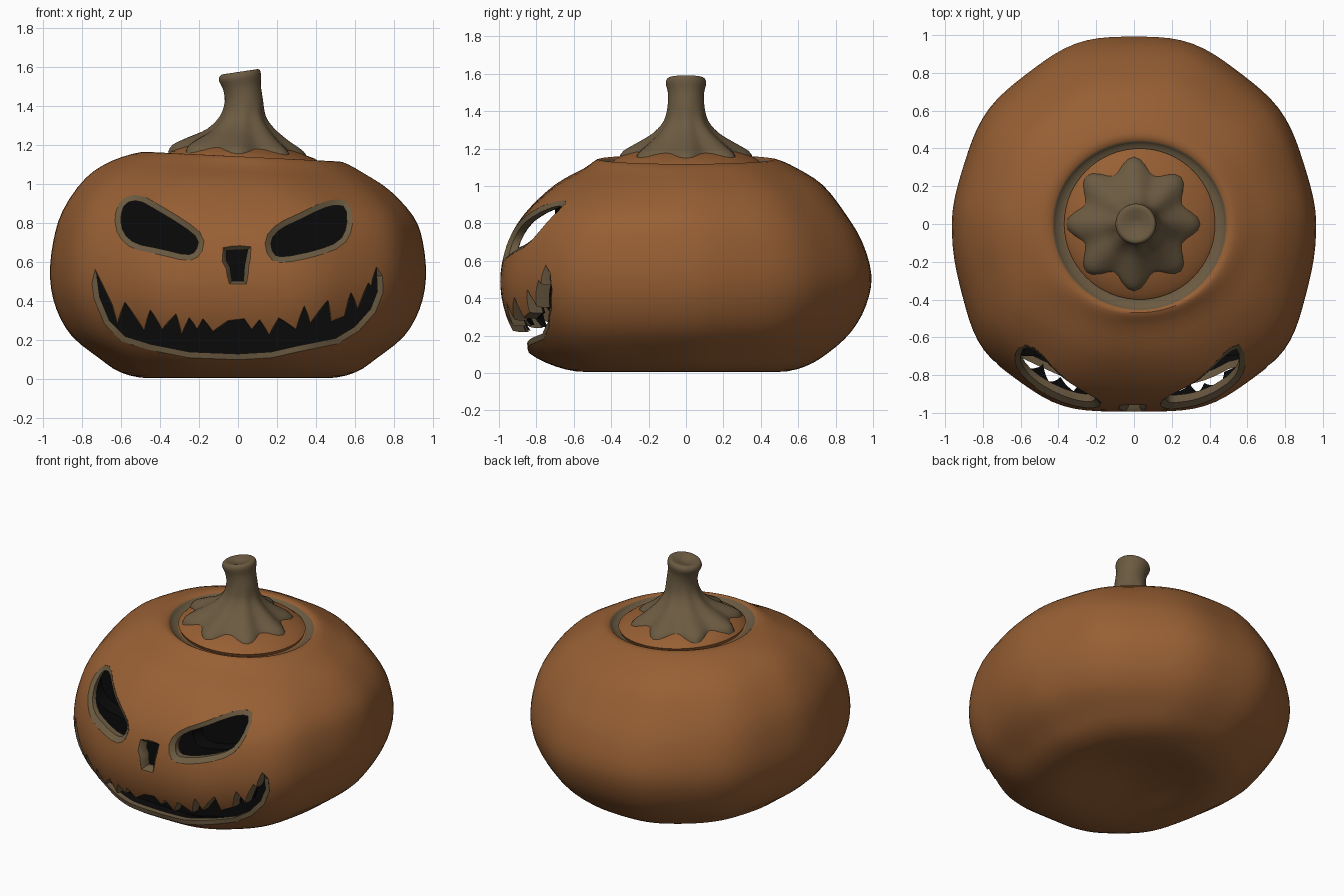
import bpy, bmesh, math
from mathutils import Vector
from mathutils.bvhtree import BVHTree

if "Cube" in bpy.data.objects:
    bpy.data.objects.remove(bpy.data.objects["Cube"])


def material(name, col):
    m = bpy.data.materials.new(name)
    m.diffuse_color = (*col, 1)
    m.use_nodes = True
    m.node_tree.nodes["Principled BSDF"].inputs["Base Color"].default_value = m.diffuse_color
    return m


MATS = [material("orange_skin", (0.31, 0.115, 0.034)),
        material("brown_stem", (0.148, 0.103, 0.053)),
        material("black_inside", (0.003, 0.003, 0.003))]
ORANGE, BROWN, BLACK = 0, 1, 2


def make_object(name, bm):
    me = bpy.data.meshes.new(name)
    bm.to_mesh(me)
    bm.free()
    for m in MATS:
        me.materials.append(m)
    ob = bpy.data.objects.new(name, me)
    bpy.context.collection.objects.link(ob)
    return ob


def smooth(ob, angle=40):
    bpy.ops.object.select_all(action='DESELECT')
    ob.select_set(True)
    bpy.context.view_layer.objects.active = ob
    bpy.ops.object.shade_smooth_by_angle(angle=math.radians(angle))


def loft(rings, mat=lambda i: 0, caps=True):
    """Join closed rings of points with quads; mat(i) colours each band."""
    bm = bmesh.new()
    vs = [[bm.verts.new(p) for p in r] for r in rings]
    n = len(vs[0])
    for i in range(len(vs) - 1):
        for j in range(n):
            k = (j + 1) % n
            f = bm.faces.new((vs[i][j], vs[i][k], vs[i + 1][k], vs[i + 1][j]))
            f.material_index = mat(i)
    if caps:
        bm.faces.new(vs[0][::-1]).material_index = mat(0)
        bm.faces.new(vs[-1]).material_index = mat(len(vs) - 2)
    bmesh.ops.recalc_face_normals(bm, faces=bm.faces)
    return bm


def spline(keys, sub):
    """Catmull-Rom rows through the profile keys."""
    out = []
    for i in range(len(keys) - 1):
        a, b, c, d = (keys[max(0, min(len(keys) - 1, i + k))] for k in (-1, 0, 1, 2))
        for s in range(sub):
            t = s / sub
            out.append([0.5 * (2 * q + (r - p) * t + (2 * p - 5 * q + 4 * r - w) * t * t
                               + (3 * q - p - 3 * r + w) * t ** 3)
                        for p, q, r, w in zip(a, b, c, d)])
    return out + [list(keys[-1])]


# pumpkin profile: height, half width, front depth, back depth, x shift
PROFILE = [(.06, .10, .10, .10, 0), (.04, .25, .25, .25, 0), (.005, .45, .52, .48, 0),
           (.035, .60, .70, .64, 0), (.11, .71, .85, .77, 0), (.22, .845, .93, .89, 0),
           (.36, .925, .985, .97, 0), (.52, .957, 1.0, 1.0, 0), (.70, .942, .96, .95, 0),
           (.85, .893, .87, .86, 0), (1.0, .775, .71, .74, 0), (1.09, .64, .55, .60, 0),
           (1.14, .52, .48, .49, .02), (1.135, .46, .455, .44, .03),
           (1.105, .405, .40, .385, .03), (1.095, .10, .10, .10, .03)]
SUB, SEG = 3, 96


def pumpkin(inset=0.0):
    rings = []
    for z, rx, yf, yb, cx in spline(PROFILE, SUB):
        n_front = 2 + .4 * max(0, min(1, (1.1 - z) / .2))
        t = max(0, min(1, (z - .7) / .4))
        slant = .05 * t * t * (3 - 2 * t)
        ribs = .008 * max(0, min(1, (rx - .5) / .2))
        ring = []
        for j in range(SEG):
            a = 2 * math.pi * j / SEG
            c, s = math.cos(a), math.sin(a)
            e = 2 / n_front if s < 0 else 1
            k = 1 + ribs * math.cos(10 * a)
            x = cx + math.copysign(abs(c) ** e, c) * (rx - inset) * k
            y = math.copysign(abs(s) ** e, s) * ((yf if s < 0 else yb) - inset) * k
            zz = .55 + (z - .55) * (1 - 1.7 * inset)
            ring.append((x, y, zz - slant * x))
        rings.append(ring)
    if inset:
        return loft(rings, lambda i: BLACK)
    return loft(rings, lambda i: BROWN if i // SUB == 13 else ORANGE)


bm = pumpkin()
tree = BVHTree.FromBMesh(bm)
body = make_object("pumpkin_body", bm)


def front(x, z):
    hit = tree.ray_cast(Vector((x, -3, z)), Vector((0, 1, 0)))[0]
    return hit.y if hit else -.7


def chaikin(pts):
    out = []
    for (ax, az), (bx, bz) in zip(pts, pts[1:] + pts[:1]):
        out += [(.75 * ax + .25 * bx, .75 * az + .25 * bz),
                (.25 * ax + .75 * bx, .25 * az + .75 * bz)]
    return out


def outline(parts):
    """parts: (points, rim width) runs of one closed outline -> inner, outer loops."""
    pts = [(p, w) for run, w in parts for p in run]
    dense = []
    for (a, w), (b, _) in zip(pts, pts[1:] + pts[:1]):
        n = max(1, int(math.dist(a, b) / .035))
        dense += [((a[0] + (b[0] - a[0]) * i / n, a[1] + (b[1] - a[1]) * i / n), w)
                  for i in range(n)]
    P = [d[0] for d in dense]
    area = sum(P[i - 1][0] * P[i][1] - P[i][0] * P[i - 1][1] for i in range(len(P)))
    sgn = 1 if area > 0 else -1
    outer = []
    for i, (p, w) in enumerate(dense):
        a, b = Vector(P[i - 1]), Vector(P[(i + 1) % len(P)])
        d = ((Vector(p) - a).normalized() + (b - Vector(p)).normalized())
        d = d.normalized() if d.length > 1e-4 else Vector((1, 0))
        outer.append((p[0] + sgn * d.y * w, p[1] - sgn * d.x * w))
    return P, outer


# carved openings: outline runs and depth of the black backing
eye_l = [(-.58, .905), (-.51, .92), (-.43, .875), (-.28, .785), (-.20, .72), (-.215, .655),
         (-.26, .635), (-.40, .67), (-.53, .695), (-.59, .75), (-.605, .83)]
eye_r = [(.555, .885), (.50, .895), (.43, .875), (.32, .82), (.22, .775), (.165, .715),
         (.18, .64), (.23, .625), (.40, .66), (.52, .705), (.56, .78)]
nose = [(-.06, .66), (.05, .665), (.033, .58), (.028, .505), (-.03, .505), (-.04, .575), (-.06, .61)]
lip = [(-.725, .535), (-.71, .42), (-.66, .30), (-.58, .22), (-.45, .18), (-.25, .14), (0, .13),
       (.17, .14), (.30, .17), (.50, .21), (.60, .27), (.68, .36), (.715, .45)]
teeth = [(.71, .57), (.685, .47), (.67, .49), (.615, .35), (.58, .44), (.55, .32), (.475, .29),
         (.46, .40), (.37, .28), (.34, .37), (.30, .25), (.21, .31), (.16, .22), (.11, .30),
         (.07, .25), (.03, .305), (-.05, .295), (-.13, .24), (-.18, .305), (-.21, .25),
         (-.25, .31), (-.29, .22), (-.32, .33), (-.39, .25), (-.45, .35), (-.48, .24),
         (-.58, .39), (-.62, .27), (-.65, .38)]
OPENINGS = {"left_eye": ([(chaikin(eye_l), .03)], -.60),
            "right_eye": ([(chaikin(eye_r), .03)], -.60),
            "nose": ([(nose, .022)], -.70),
            "mouth": ([(lip, .03), (teeth, .006)], -.69)}

# hollow behind the face, with a flat black back wall
bm = pumpkin(.055)
bmesh.ops.bisect_plane(bm, geom=bm.verts[:] + bm.edges[:] + bm.faces[:],
                       plane_co=(0, -.70, 0), plane_no=(0, 1, 0), clear_outer=True)
bmesh.ops.holes_fill(bm, edges=[e for e in bm.edges if e.is_boundary])
for f in bm.faces:
    f.material_index = BLACK
bmesh.ops.recalc_face_normals(bm, faces=bm.faces)
cutters = [make_object("face_hollow_cutter", bm)]

# cutters and bevelled brown rims for each opening
for name, (parts, depth) in OPENINGS.items():
    inner, outer = outline(parts)
    cutters.append(make_object(name + "_cutter", loft(
        [[(x, y, z) for x, z in outer] for y in (-1.5, depth)], lambda i: BLACK)))
    rows = [[(x, front(x, z) - .001, z) for x, z in outer],
            [(x, front(x, z) + .025, z) for x, z in inner],
            [(x, front(x, z) + .065, z) for x, z in inner]]
    smooth(make_object(name + "_rim", loft(rows, lambda i: BROWN, caps=False)))

bpy.context.view_layer.objects.active = body
for c in cutters:
    c.hide_render = True
    mod = body.modifiers.new(c.name, 'BOOLEAN')
    mod.operation, mod.solver, mod.object = 'DIFFERENCE', 'EXACT', c
    bpy.ops.object.modifier_apply(modifier=mod.name)
for c in cutters:
    bpy.data.objects.remove(c)
smooth(body)


def lathe(name, rows, mat, seg=64):
    """rows: radius, height, x shift, lobe size, tilt."""
    rings = []
    for r, z, cx, lobe, tilt in rows:
        ring = []
        for j in range(seg):
            a = 2 * math.pi * j / seg
            k = r + lobe * math.cos(8 * a)
            ring.append((cx + k * math.cos(a), k * math.sin(a), z + tilt * k * math.cos(a)))
        rings.append(ring)
    smooth(make_object(name, loft(rings, lambda i: mat)), 50)


# cut-out lid and the flared, lobed stem on it
lathe("lid", [(.38, 1.08, .03, 0, -.05), (.40, 1.125, .03, 0, -.05), (.37, 1.15, .025, 0, -.05),
              (.28, 1.185, .01, 0, -.05), (.15, 1.21, .01, 0, -.05)], ORANGE)
lathe("stem", spline([(.325, 1.145, 0, .035, -.05), (.305, 1.187, 0, .03, -.05),
                      (.235, 1.235, .005, .018, -.04), (.165, 1.285, .015, .008, 0),
                      (.115, 1.35, .025, .003, 0), (.098, 1.43, .03, 0, .05),
                      (.097, 1.50, .02, 0, .12), (.108, 1.55, .01, 0, .15),
                      (.095, 1.577, .01, 0, .15), (.06, 1.572, .01, 0, .15),
                      (.02, 1.56, .01, 0, .15)], 3), BROWN)
